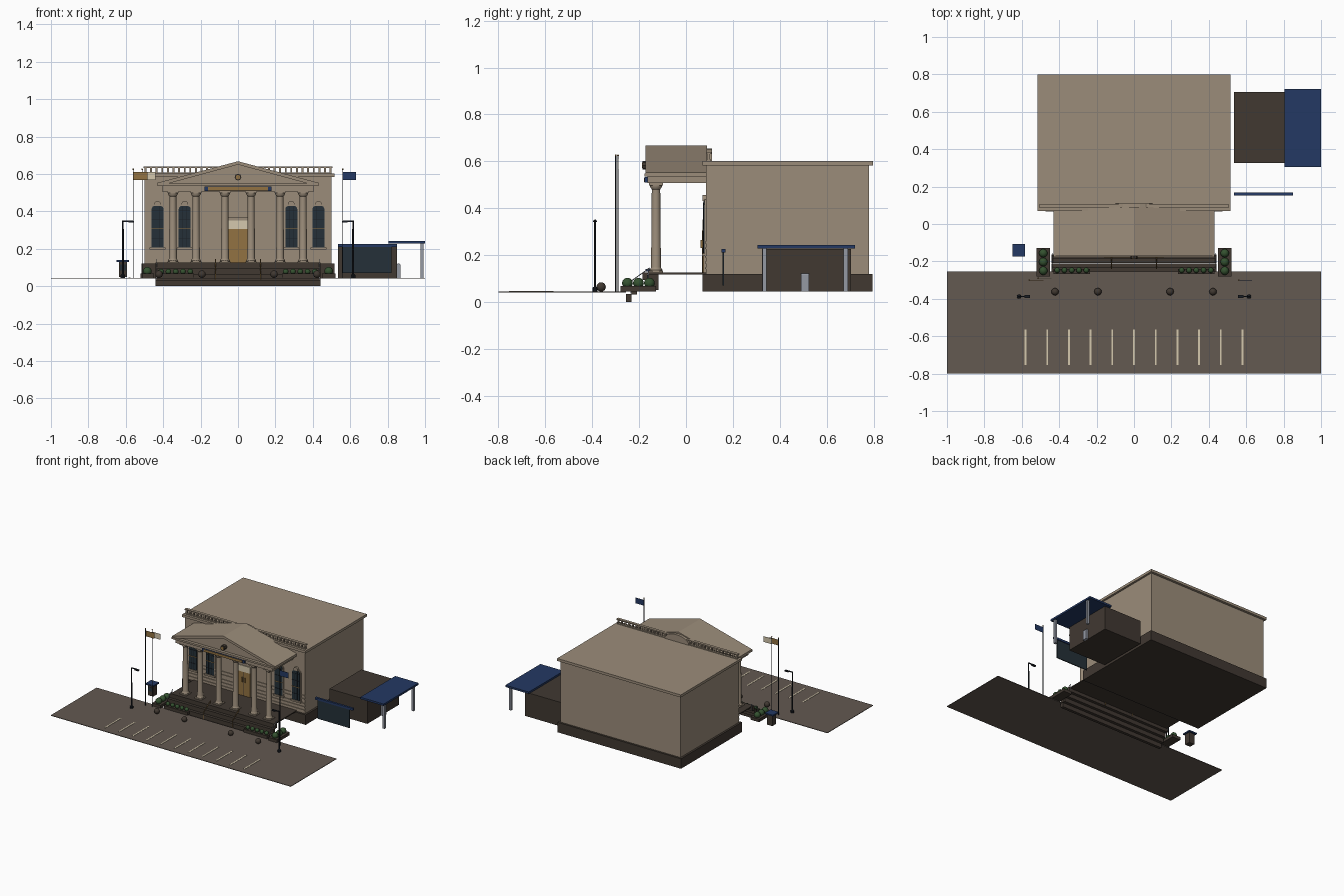
import bpy, bmesh, math
from mathutils import Vector, Matrix

if "Cube" in bpy.data.objects:
    bpy.data.objects.remove(bpy.data.objects["Cube"], do_unlink=True)


def material(name, r, g, b):
    m = bpy.data.materials.new(name)
    m.use_nodes = True
    m.diffuse_color = (r, g, b, 1)
    m.node_tree.nodes["Principled BSDF"].inputs["Base Color"].default_value = (r, g, b, 1)
    return m


STONE = material("warm stone", .33, .265, .195)
ASPHALT = material("asphalt", .125, .1, .082)
DARK = material("dark brown stone", .052, .04, .031)
BLUE = material("navy blue", .017, .04, .125)
GOLD = material("bronze gold", .29, .17, .055)
CREAM = material("cream", .66, .58, .42)
GLASS = material("dark glass", .018, .03, .04)
GREEN = material("leaf green", .035, .085, .03)
METAL = material("pale metal", .3, .32, .37)
BLACK = material("dark metal", .011, .014, .02)
GROUND = .045


def finish(name, bm, mat, smooth=False):
    bmesh.ops.recalc_face_normals(bm, faces=bm.faces)
    me = bpy.data.meshes.new(name)
    bm.to_mesh(me)
    bm.free()
    me.materials.append(mat)
    ob = bpy.data.objects.new(name, me)
    bpy.context.collection.objects.link(ob)
    if smooth:
        bpy.ops.object.select_all(action='DESELECT')
        ob.select_set(True)
        bpy.context.view_layer.objects.active = ob
        bpy.ops.object.shade_smooth_by_angle(angle=math.radians(35))
    return ob


def box(name, x, y, z, mat):
    """Box from three (low, high) ranges."""
    bm = bmesh.new()
    bmesh.ops.create_cube(bm, size=1)
    for v in bm.verts:
        v.co = [r[0] + (c + .5) * (r[1] - r[0]) for c, r in zip(v.co, (x, y, z))]
    return finish(name, bm, mat)


def prism(name, outline, y0, y1, mat):
    """Outline in x, z pushed from y0 to y1."""
    bm = bmesh.new()
    face = bm.faces.new([bm.verts.new((x, y0, z)) for x, z in outline])
    out = bmesh.ops.extrude_face_region(bm, geom=[face])["geom"]
    bmesh.ops.translate(bm, vec=(0, y1 - y0, 0),
                        verts=[v for v in out if isinstance(v, bmesh.types.BMVert)])
    return finish(name, bm, mat)


def lathe(name, profile, x, y, mat, sides=16):
    """Spin (radius, z) points round an upright axis."""
    bm = bmesh.new()
    rings = [[bm.verts.new((x + r * math.cos(2 * math.pi * i / sides),
                            y + r * math.sin(2 * math.pi * i / sides), z))
              for i in range(sides)] for r, z in profile]
    for a, b in zip(rings, rings[1:]):
        for i in range(sides):
            j = (i + 1) % sides
            bm.faces.new((a[i], a[j], b[j], b[i]))
    bm.faces.new(rings[0])
    bm.faces.new(rings[-1])
    return finish(name, bm, mat, True)


def rod(name, a, b, r, mat):
    a, b = Vector(a), Vector(b)
    d = b - a
    bm = bmesh.new()
    bmesh.ops.create_cone(bm, cap_ends=True, segments=8, radius1=r, radius2=r, depth=d.length,
                          matrix=Matrix.Translation((a + b) / 2) @ d.to_track_quat('Z', 'Y').to_matrix().to_4x4())
    return finish(name, bm, mat, True)


def ball(name, x, y, z, r, mat):
    bm = bmesh.new()
    bmesh.ops.create_uvsphere(bm, u_segments=12, v_segments=8, radius=r, matrix=Matrix.Translation((x, y, z)))
    return finish(name, bm, mat, True)


def arch(cx, half, z0, z1, rise, n=10):
    """Outline of an upright panel with a rounded head."""
    pts = [(cx - half, z0), (cx + half, z0)]
    return pts + [(cx + half * math.cos(math.pi * i / n), z1 + rise * math.sin(math.pi * i / n))
                  for i in range(n + 1)]


# Car park
box("car_park", (-1, 1), (-.8, -.255), (.041, GROUND), ASPHALT)
for i in range(11):
    x = -.58 + .116 * i
    box("parking_line", (x - .005, x + .005), (-.755, -.565), (GROUND, .047), CREAM)

# Main hall
box("plinth", (-.515, .515), (.07, .795), (GROUND, .12), DARK)
box("hall_walls", (-.5, .5), (.085, .78), (.12, .585), STONE)
box("hall_cornice", (-.515, .515), (.07, .798), (.583, .602), STONE)
for z in (.14, .165, .19, .225, .25):
    for s in (-1, 1):
        box("wall_course", sorted((s * .07, s * .5)), (.08, .086), (z, z + .007), STONE)

# Roof balustrade
box("balustrade_base", (-.5, .5), (.088, .106), (.6, .607), STONE)
box("balustrade_rail", (-.505, .505), (.086, .108), (.632, .64), STONE)
post = box("balusters", (-.5, -.49), (.092, .102), (.605, .634), STONE)
arr = post.modifiers.new("Row", 'ARRAY')
arr.count = 34
arr.use_relative_offset = False
arr.use_constant_offset = True
arr.constant_offset_displace = (.03, 0, 0)
prism("roof_lunette", arch(0, .1, .6, .605, .05), .085, .11, STONE)

# Windows
for cx in (-.43, -.285, .285, .43):
    prism("window_frame", arch(cx, .038, .2, .415, .025), .078, .086, STONE)
    prism("window_glass", arch(cx, .032, .208, .413, .02), .074, .08, GLASS)
    prism("window_crest", arch(cx, .017, .43, .44, .016), .07, .086, STONE)
    box("window_sill", (cx - .042, cx + .042), (.068, .086), (.195, .207), STONE)
    for dx in (-.011, .011):
        box("window_bar", (cx + dx - .001, cx + dx + .001), (.072, .076), (.208, .425), BLACK)
    for z in (.255, .355, .405):
        box("window_bar", (cx - .032, cx + .032), (.072, .076), (z, z + .002), BLACK)
    box("window_transom", (cx - .032, cx + .032), (.071, .076), (.305, .309), GOLD)

# Entrance
box("door_surround", (-.062, .062), (.075, .086), (.125, .37), STONE)
box("door", (-.05, .05), (.07, .078), (.125, .305), GOLD)
box("door_fanlight", (-.05, .05), (.07, .078), (.305, .352), CREAM)
box("door_gap", (-.001, .001), (.068, .072), (.125, .305), DARK)
for s in (-1, 1):
    box("door_handle", (s * .012 - .003, s * .012 + .003), (.062, .072), (.23, .265), GOLD)

# Portico
box("portico_floor", (-.43, .43), (-.168, .085), (.118, .126), DARK)
column = ((.027, .125), (.027, .137), (.023, .142), (.021, .15), (.018, .48),
          (.021, .484), (.026, .492), (.026, .507))
for x in (.07, .225, .348):
    for s in (-1, 1):
        lathe("column", column, s * x, -.128, STONE)
        box("column_foot", (s * x - .029, s * x + .029), (-.157, -.099), (.124, .132), STONE)
        box("column_cap", (s * x - .029, s * x + .029), (-.157, -.099), (.497, .508), STONE)
box("entablature", (-.405, .405), (-.165, .085), (.507, .537), STONE)
box("portico_cornice", (-.43, .43), (-.177, .085), (.535, .548), STONE)
prism("pediment", ((-.425, .545), (.425, .545), (0, .66)), -.155, .09, STONE)
for s in (-1, 1):
    prism("raking_cornice", ((s * .43, .545), (s * .43, .553), (0, .668), (0, .65), (s * .38, .547)),
          -.172, .09, STONE)
rod("medallion", (0, -.15, .583), (0, -.185, .583), .018, DARK)
rod("medallion_face", (0, -.185, .583), (0, -.188, .583), .012, GOLD)
box("sign_board", (-.178, .178), (-.176, -.164), (.509, .532), BLUE)
box("sign_face", (-.16, .16), (-.18, -.174), (.512, .529), GOLD)

# Steps and handrails
for i in range(4):
    y, z = -.255 + .023 * i, .031 * i
    box("step", (-.44, .44), (y, y + .022), (z, z + .033), DARK)
for x, mat in ((-.435, METAL), (-.12, GOLD), (.12, GOLD), (.435, METAL)):
    rod("handrail", (x, -.24, .085), (x, -.155, .145), .002, mat)
    for y, z in ((-.235, .035), (-.16, .1)):
        rod("handrail_post", (x, y, z), (x, y, z + .045), .002, mat)

# Planters, shrubs and bollards
for s in (-1, 1):
    box("side_planter", (s * .485 - .035, s * .485 + .035), (-.28, -.127), (GROUND, .067), DARK)
    for y in (-.25, -.203, -.156):
        ball("large_shrub", s * .485, y, .08, .023, GREEN)
    box("front_planter", sorted((s * .235, s * .43)), (-.268, -.24), (GROUND, .068), DARK)
    for i in range(5):
        ball("small_shrub", s * (.255 + .039 * i), -.247, .078, .015, GREEN)
    for x in (.193, .422):
        ball("bollard", s * x, -.362, .064, .02, DARK)

# Street lamps
for s in (-1, 1):
    x = s * .615
    lathe("lamp_post", ((.012, GROUND), (.012, .06), (.005, .065), (.004, .35)), x, -.388, BLACK, 10)
    box("lamp_arm", sorted((x, s * .56)), (-.391, -.385), (.344, .351), BLACK)
    box("lamp_head", sorted((s * .585, s * .555)), (-.396, -.38), (.34, .348), BLACK)

# Flags
for x, w, mat in ((-.56, .075, GOLD), (-.512, .07, CREAM), (.56, .072, BLUE)):
    y = -.3 if mat != CREAM else -.29
    rod("flagpole", (x, y, GROUND), (x, y, .625), .0025, BLACK)
    ball("flagpole_tip", x, y, .625, .004, GOLD)
    box("flag", (x, x + w), (y - .001, y + .001), (.568, .61), mat)

# Kiosk
box("kiosk_body", (-.637, -.593), (-.162, -.118), (.05, .13), DARK)
box("kiosk_panel", (-.63, -.6), (-.165, -.16), (.085, .115), GLASS)
box("kiosk_roof", (-.65, -.583), (-.173, -.107), (.13, .14), BLUE)

# Side annex, canopy and cash machine
box("annex", (.535, .85), (.325, .705), (GROUND, .225), DARK)
box("canopy", (.805, 1), (.305, .722), (.228, .242), BLUE)
for y in (.335, .682):
    box("canopy_post", (.975, .993), (y - .009, y + .009), (GROUND, .23), METAL)
prism("cash_machine", arch(.858, .01, GROUND, .115, .006), .49, .525, METAL)

# Glass screen beside the hall
box("screen_glass", (.555, .82), (.155, .162), (.07, .21), GLASS)
box("screen_rail", (.535, .85), (.152, .168), (.21, .226), BLUE)
